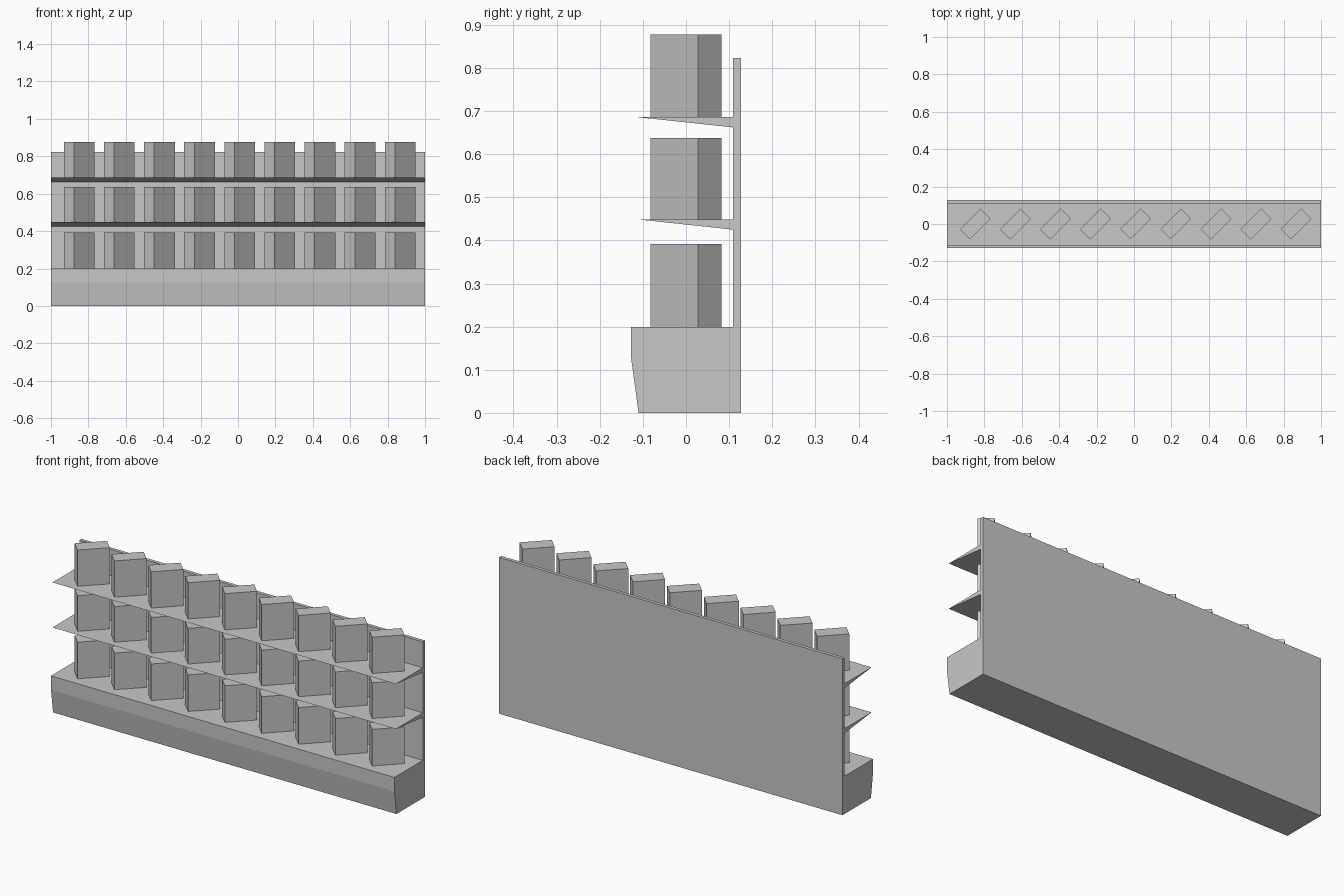
import bpy
import bmesh
from math import radians
from mathutils import Matrix

cube = bpy.data.objects.get("Cube")
if cube:
    bpy.data.objects.remove(cube, do_unlink=True)

# Single painted colour
grey = bpy.data.materials.new("light_grey")
grey.use_nodes = True
colour = (0.58, 0.58, 0.58, 1)
grey.diffuse_color = colour
grey.node_tree.nodes["Principled BSDF"].inputs["Base Color"].default_value = colour


def finish(bm, name):
    bmesh.ops.recalc_face_normals(bm, faces=bm.faces)
    mesh = bpy.data.meshes.new(name)
    bm.to_mesh(mesh)
    bm.free()
    mesh.materials.append(grey)
    obj = bpy.data.objects.new(name, mesh)
    bpy.context.scene.collection.objects.link(obj)
    return obj


def extrude_along_x(name, profile, half_width=1.0):
    """Sweep a (y, z) side profile across the full width."""
    bm = bmesh.new()
    face = bm.faces.new([bm.verts.new((-half_width, y, z)) for y, z in profile])
    swept = bmesh.ops.extrude_face_region(bm, geom=[face], use_keep_orig=True)
    verts = [v for v in swept["geom"] if isinstance(v, bmesh.types.BMVert)]
    bmesh.ops.translate(bm, verts=verts, vec=(2 * half_width, 0, 0))
    return finish(bm, name)


def product_box(name, x, bottom, top):
    """Upright box turned diagonally on its shelf."""
    bm = bmesh.new()
    place = (Matrix.Translation((x, 0, (bottom + top) / 2))
             @ Matrix.Rotation(radians(45), 4, "Z")
             @ Matrix.Diagonal((0.156, 0.077, top - bottom, 1)))
    bmesh.ops.create_cube(bm, size=1, matrix=place)
    return finish(bm, name)


# Plinth with a tapered kick, rising into the back panel
extrude_along_x("base_and_back_panel", [
    (-0.11, 0), (0.127, 0), (0.127, 0.823), (0.109, 0.823),
    (0.109, 0.199), (-0.127, 0.199), (-0.127, 0.125)])

# Wedge shelves, thin at the front edge
for name, z in (("lower_shelf", 0.449), ("upper_shelf", 0.686)):
    extrude_along_x(name, [(-0.115, z), (0.109, z), (0.109, z - 0.024)])

# Three rows of nine boxes
rows = (("bottom", 0.199, 0.392), ("middle", 0.448, 0.637), ("top", 0.685, 0.877))
for row, bottom, top in rows:
    for i in range(9):
        product_box(f"{row}_box_{i + 1}", -0.849 + i * 0.2145, bottom, top)
